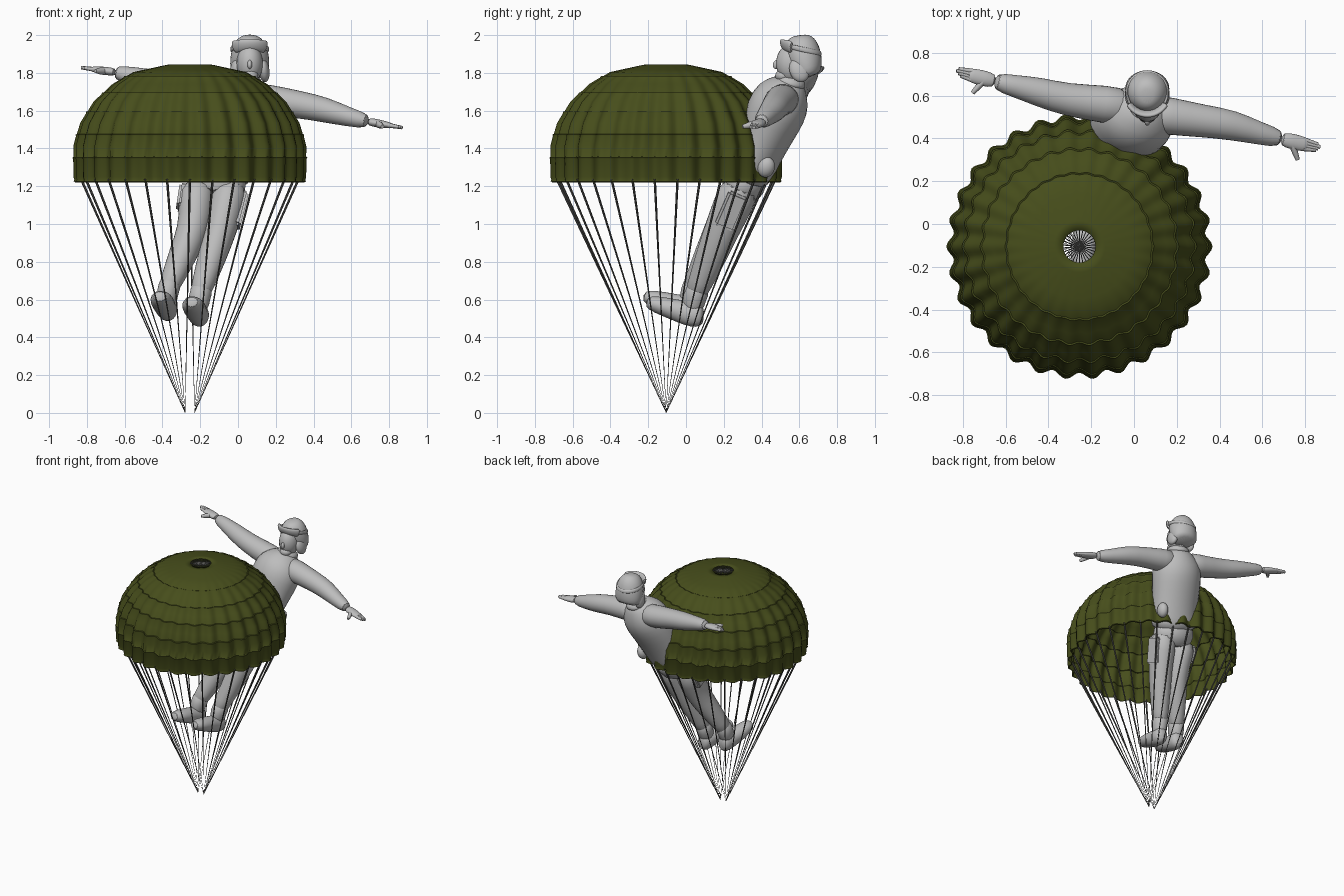
import bpy, bmesh, math
from mathutils import Vector, Matrix, Euler

cube = bpy.data.objects.get("Cube")
if cube:
    bpy.data.objects.remove(cube, do_unlink=True)


def material(name, rgb):
    m = bpy.data.materials.new(name)
    m.use_nodes = True
    m.diffuse_color = (*rgb, 1)
    m.node_tree.nodes["Principled BSDF"].inputs["Base Color"].default_value = (*rgb, 1)
    return m


GREEN = material("olive_green", (0.062, 0.075, 0.011))
GREY = material("plain_grey", (0.51, 0.51, 0.51))
DARK = material("dark_cord", (0.09, 0.09, 0.085))


def finish(name, bm, mat, angle=40, subsurf=0):
    bmesh.ops.recalc_face_normals(bm, faces=bm.faces)
    mesh = bpy.data.meshes.new(name)
    bm.to_mesh(mesh)
    bm.free()
    mesh.materials.append(mat)
    ob = bpy.data.objects.new(name, mesh)
    bpy.context.collection.objects.link(ob)
    if subsurf:
        ob.modifiers.new("Subdivision", "SUBSURF").levels = subsurf
        ob.modifiers["Subdivision"].render_levels = subsurf
    bpy.ops.object.select_all(action="DESELECT")
    ob.select_set(True)
    bpy.context.view_layer.objects.active = ob
    bpy.ops.object.shade_smooth_by_angle(angle=math.radians(angle))
    return ob


def add_loft(bm, rings, across, sides=14):
    """Elliptical rings (x, y, z, half width, half depth) along a path."""
    pts = [Vector(r[:3]) for r in rings]
    loops = []
    for i, r in enumerate(rings):
        t = (pts[min(i + 1, len(pts) - 1)] - pts[max(i - 1, 0)]).normalized()
        u = Vector(across)
        u = (u - t * u.dot(t)).normalized()
        v = t.cross(u)
        loops.append([bm.verts.new(pts[i] + u * math.cos(a) * r[3] + v * math.sin(a) * r[4])
                      for a in (2 * math.pi * k / sides for k in range(sides))])
    for a, b in zip(loops, loops[1:]):
        for k in range(sides):
            n = (k + 1) % sides
            bm.faces.new((a[k], a[n], b[n], b[k]))
    bm.faces.new(loops[0])
    bm.faces.new(loops[-1])


def loft(name, rings, across):
    bm = bmesh.new()
    add_loft(bm, rings, across)
    return finish(name, bm, GREY, 60, 1)


def ellipsoid(name, loc, size, tilt=(0, 0, 0)):
    bm = bmesh.new()
    bmesh.ops.create_uvsphere(bm, u_segments=24, v_segments=14, radius=1,
                              matrix=Matrix.LocRotScale(Vector(loc), Euler(tilt), Vector(size)))
    return finish(name, bm, GREY)


def box(name, loc, size, tilt):
    bm = bmesh.new()
    bmesh.ops.create_cube(bm, size=1, matrix=Matrix.LocRotScale(Vector(loc), Euler(tilt), Vector(size)))
    bmesh.ops.bevel(bm, geom=bm.edges[:], offset=0.012, segments=2, affect="EDGES")
    return finish(name, bm, GREY)


# Canopy: scalloped gores with raised seams at each ring
CX, CY, GORES, STEPS = -0.255, -0.105, 30, 8
levels = [(0.607, 1.228), (0.613, 1.25), (0.614, 1.35), (0.598, 1.47), (0.543, 1.59),
          (0.46, 1.69), (0.345, 1.775), (0.245, 1.813), (0.12, 1.84), (0.075, 1.842)]
profile = []
for i, (r, z) in enumerate(levels):
    if 1 < i < 7 or i == 0:
        d = Vector((levels[i + 1][0] - r, levels[i + 1][1] - z)).normalized() * 0.005
        profile += [(r - d.x, z - d.y), (r + d.y, z - d.x), (r + d.x, z + d.y)]
    else:
        profile.append((r, z))
    if 2 <= i < 7:
        r2, z2 = levels[i + 1]
        e = Vector((r2 - r, z2 - z)).normalized() * 0.008
        profile.append(((r + r2) / 2 + e.y, (z + z2) / 2 - e.x))
bm = bmesh.new()
loops = []
for r, z in profile:
    amp = 0.016 * min(1, (r / 0.6) ** 3)
    loop = []
    for k in range(GORES * STEPS):
        a = 2 * math.pi * k / (GORES * STEPS)
        rr = r - amp + amp * math.cos(GORES * a)
        loop.append(bm.verts.new((CX + rr * math.cos(a), CY + rr * math.sin(a), z)))
    loops.append(loop)
for a, b in zip(loops, loops[1:]):
    for k in range(len(a)):
        n = (k + 1) % len(a)
        bm.faces.new((a[k], a[n], b[n], b[k]))
canopy = finish("canopy", bm, GREEN, 50)
solid = canopy.modifiers.new("Thickness", "SOLIDIFY")
solid.thickness = 0.006
solid.offset = 0

# Suspension lines to two risers, and cords crossing the vent
bm = bmesh.new()
for k in range(GORES):
    a = 2 * math.pi * (k + 0.5) / GORES
    c, s = math.cos(a), math.sin(a)
    riser = CX + math.copysign(0.025, c)
    add_loft(bm, [(CX + 0.58 * c, CY + 0.58 * s, 1.24, 0.0068, 0.0068),
                  (riser, CY, 0.0, 0.0007, 0.0007)], (0.3, 0.9, 0.1), 6)
    if k < GORES // 2:
        add_loft(bm, [(CX + 0.078 * j * c, CY + 0.078 * j * s, 1.84, 0.0025, 0.0025)
                      for j in (-1, 1)], (0, 0, 1), 6)
finish("suspension_lines", bm, DARK)

# Torso: puffy jacket leaning back
LEFT = (0.96, -0.16, -0.15)
loft("jacket", [(-0.11, 0.31, 1.24, 0.17, 0.125), (-0.09, 0.345, 1.3, 0.185, 0.135),
                (-0.065, 0.375, 1.36, 0.178, 0.13), (-0.03, 0.44, 1.5, 0.188, 0.145),
                (0.0, 0.478, 1.6, 0.195, 0.168), (0.025, 0.515, 1.68, 0.18, 0.152),
                (0.042, 0.55, 1.735, 0.115, 0.1), (0.048, 0.56, 1.77, 0.06, 0.06)], LEFT)
loft("collar", [(0.045, 0.55, 1.73, 0.085, 0.085), (0.048, 0.555, 1.75, 0.085, 0.083),
                (0.052, 0.565, 1.785, 0.072, 0.07)], LEFT)
loft("neck", [(0.045, 0.555, 1.72, 0.06, 0.06), (0.06, 0.58, 1.84, 0.058, 0.06)], LEFT)
loft("hips", [(-0.09, 0.35, 1.3, 0.15, 0.11), (-0.115, 0.305, 1.21, 0.17, 0.125),
              (-0.13, 0.265, 1.13, 0.13, 0.095)], LEFT)
ellipsoid("hip_pouch", (0.085, 0.425, 1.3), (0.036, 0.045, 0.055), (-0.3, 0.2, 0))


def leg(side, hip, knee, ankle):
    """Trouser leg with a boot pointing forward, its toe raised."""
    h, k, a = Vector(hip), Vector(knee), Vector(ankle)
    loft(side + "_leg", [(*h, 0.1, 0.11), (*h.lerp(k, 0.5), 0.095, 0.108), (*k, 0.086, 0.095),
                         (*k.lerp(a, 0.4), 0.078, 0.085), (*k.lerp(a, 0.8), 0.062, 0.066),
                         (*a, 0.054, 0.06)], LEFT)
    foot = [(0.01, 0.05, -0.1, 0.035, 0.045), (0.005, 0.02, -0.1, 0.056, 0.068),
            (-0.008, -0.04, -0.088, 0.054, 0.066), (-0.022, -0.12, -0.064, 0.064, 0.056),
            (-0.034, -0.205, -0.04, 0.06, 0.046), (-0.04, -0.258, -0.025, 0.036, 0.03)]
    loft(side + "_boot", [(a.x + p[0], a.y + p[1], a.z + p[2], p[3], p[4]) for p in foot], (1, 0, 0))
    loft(side + "_boot_shaft", [(a.x + 0.025, a.y + 0.03, a.z + 0.06, 0.066, 0.07),
                                (a.x, a.y, a.z, 0.058, 0.062),
                                (a.x, a.y - 0.012, a.z - 0.08, 0.056, 0.062)], LEFT)


leg("right", (-0.21, 0.3, 1.22), (-0.235, 0.19, 0.97), (-0.375, 0.03, 0.645))
leg("left", (-0.03, 0.3, 1.22), (-0.09, 0.19, 0.97), (-0.207, 0.045, 0.615))
box("right_thigh_pocket", (-0.295, 0.265, 1.14), (0.05, 0.11, 0.13), (-0.4, 0.15, 0))
box("left_thigh_pocket", (0.008, 0.24, 1.07), (0.05, 0.11, 0.2), (-0.4, 0.25, 0))


def arm(side, sleeve, tip, thumb):
    """Sleeve, cuff, palm, four fingers and a thumb."""
    loft(side + "_sleeve", [(*p, r, r * 0.95) for *p, r in sleeve], (0, 1, 0))
    wrist, end = Vector(sleeve[-1][:3]), Vector(tip)
    d = end - wrist
    mid = wrist + d * 0.55
    loft(side + "_palm", [(*wrist.lerp(end, -0.1), 0.034, 0.024), (*wrist.lerp(mid, 0.5), 0.038, 0.022),
                          (*mid, 0.035, 0.018), (*wrist.lerp(end, 0.68), 0.028, 0.014)], (0, 1, 0))
    bm = bmesh.new()
    for i in range(4):
        off = Vector((0, (i - 1.5) * 0.014, 0))
        reach = end - d * 0.06 * abs(i - 2) + off * 0.7
        add_loft(bm, [(*(mid + off), 0.012, 0.013), (*reach, 0.009, 0.009)], (0, 1, 0), 8)
    base = wrist + d * 0.2
    add_loft(bm, [(*base, 0.022, 0.017), (*base.lerp(Vector(thumb), 0.6), 0.018, 0.014),
                  (*thumb, 0.01, 0.01)], (0, 0, 1), 8)
    finish(side + "_fingers", bm, GREY, 60)


arm("left", [(0.06, 0.52, 1.665, 0.09), (0.16, 0.505, 1.655, 0.092), (0.33, 0.48, 1.632, 0.077),
             (0.46, 0.463, 1.605, 0.074), (0.59, 0.422, 1.565, 0.053), (0.7, 0.395, 1.54, 0.043)],
    (0.87, 0.355, 1.51), (0.765, 0.3, 1.515))
arm("right", [(-0.02, 0.54, 1.68, 0.09), (-0.13, 0.56, 1.69, 0.092), (-0.32, 0.58, 1.728, 0.077),
              (-0.45, 0.62, 1.755, 0.07), (-0.56, 0.645, 1.783, 0.052), (-0.66, 0.67, 1.805, 0.042)],
    (-0.83, 0.712, 1.828), (-0.755, 0.612, 1.81))

# Head, helmet with a low rim, and raised goggles
HX, HY = 0.062, 0.615
ellipsoid("face", (HX, 0.56, 1.85), (0.07, 0.083, 0.105))
ellipsoid("chin", (HX, 0.517, 1.785), (0.045, 0.045, 0.035))
ellipsoid("nose", (HX, 0.48, 1.845), (0.013, 0.02, 0.025), (-0.4, 0, 0))
loft("helmet", [(HX, 0.652, 1.775, 0.08, 0.058), (HX, 0.642, 1.8, 0.104, 0.08),
                (HX, 0.632, 1.85, 0.108, 0.094), (HX, 0.617, 1.9, 0.104, 0.1),
                (HX, 0.608, 1.95, 0.09, 0.09), (HX, 0.6, 1.985, 0.062, 0.068),
                (HX, 0.598, 2.0, 0.03, 0.035)], (1, 0, 0))
for s, side in ((1, "left"), (-1, "right")):
    ellipsoid(side + "_ear_flap", (HX + s * 0.074, 0.6, 1.815), (0.03, 0.052, 0.066), (0.35, s * -0.15, 0))


def head_arc(name, start, stop, radius, w, d):
    rings = []
    for i in range(13):
        a = math.radians(start + (stop - start) * i / 12)
        rings.append((HX + math.sin(a) * radius, HY - math.cos(a) * radius,
                      1.925 + 0.022 * math.cos(a), w, d))
    loft(name, rings, (0, -0.4, 1))


head_arc("goggles", -58, 58, 0.1, 0.034, 0.015)
head_arc("goggle_strap", 52, 308, 0.098, 0.014, 0.007)
